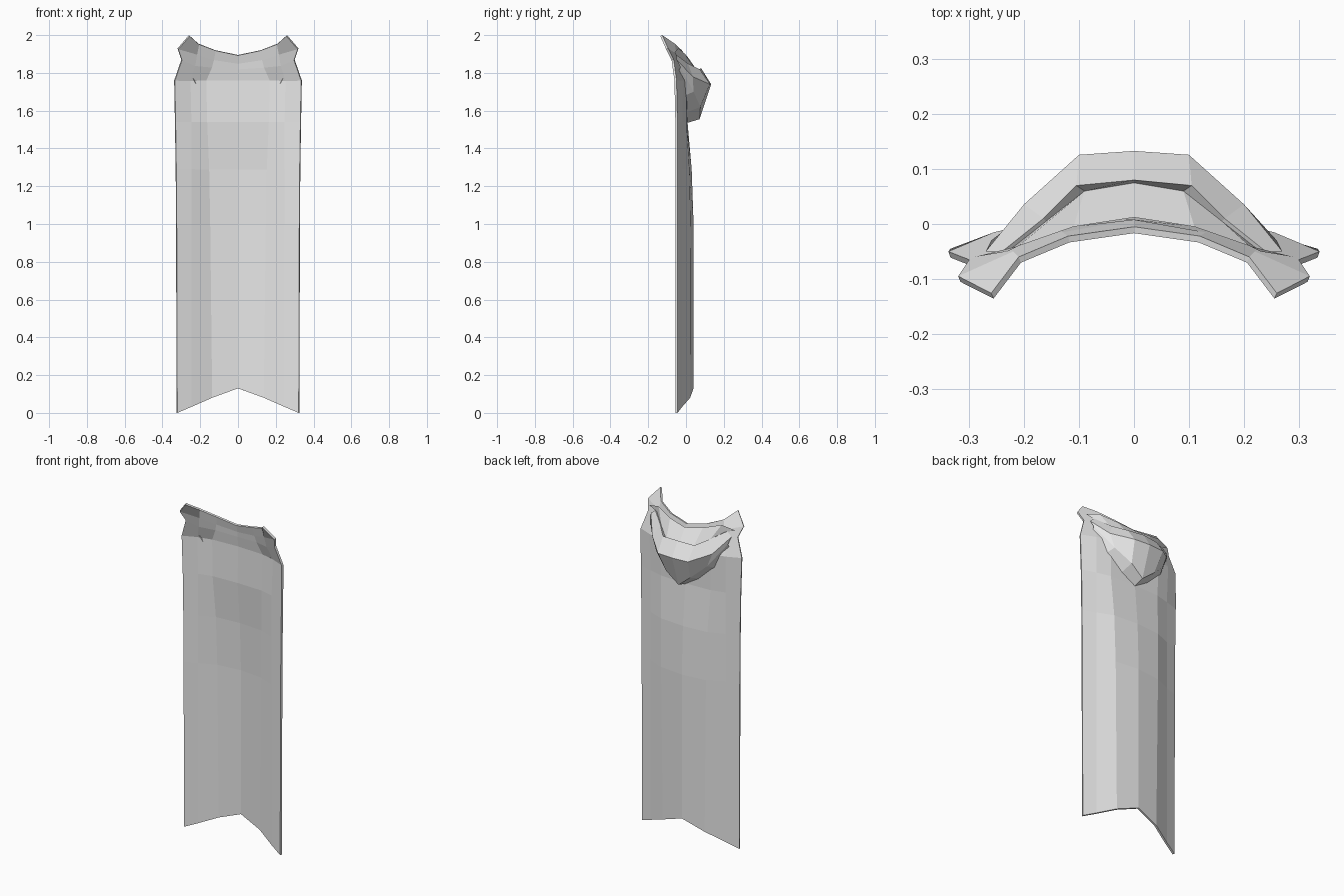
import bpy

cube = bpy.data.objects.get("Cube")
if cube:
    bpy.data.objects.remove(cube, do_unlink=True)

# One plain grey cloth colour
CLOTH_COLOUR = (0.8, 0.8, 0.8, 1.0)
cloth = bpy.data.materials.new("grey_cloth")
cloth.use_nodes = True
cloth.diffuse_color = CLOTH_COLOUR
shader = next(n for n in cloth.node_tree.nodes if n.type == "BSDF_PRINCIPLED")
shader.inputs["Base Color"].default_value = CLOTH_COLOUR
shader.inputs["Roughness"].default_value = 0.8


def mirrored(row):
    """Turn a centre-to-left half row (in hundredths) into a full row."""
    half = [tuple(value / 100 for value in point) for point in row]
    return [(-x, y, z) for x, y, z in reversed(half[1:])] + half


def loft(name, rows):
    """Join mirrored rows of points into a flat-shaded sheet."""
    rows = [mirrored(row) for row in rows]
    count = len(rows[0])
    vertices = [point for row in rows for point in row]
    faces = []
    for r in range(len(rows) - 1):
        for c in range(count - 1):
            start = r * count + c
            faces.append((start, start + 1, start + count + 1, start + count))
    mesh = bpy.data.meshes.new(name)
    mesh.from_pydata(vertices, [], faces)
    mesh.materials.append(cloth)
    mesh.update()
    sheet = bpy.data.objects.new(name, mesh)
    bpy.context.collection.objects.link(sheet)
    return sheet


def drape(height, depths, widths):
    """A level row of the hanging cloth."""
    return [(x, y, height) for x, y in zip(widths, depths)]


# Cape: notched hem, straight drape, shoulders and flared collar tips
hem = [(0, 4, 13), (14, 2.2, 8), (25, -2, 3.2), (32.5, -4.5, 0)]
cape_rows = [
    hem,
    drape(100, (4, 2.4, -2, -4.5), (0, 15, 25, 32.8)),
    drape(129, (3, 1.8, -2, -4.5), (0, 15.5, 25, 33)),
    drape(154, (0.8, 0.2, -2, -4.5), (0, 16.5, 25, 33.4)),
    drape(176, (1.2, 0.5, -1.5, -5), (0, 17, 25.5, 33.8)),
    [(0, 0.8, 182), (14, -0.8, 183), (23, -4, 184), (30, -6.5, 187)],
    [(0, 0.8, 185), (13, -1.5, 187), (22, -5, 190), (32, -9.5, 193)],
    [(0, -0.5, 189.5), (12, -2.2, 192), (21, -6, 195.5), (26, -12.6, 200)],
]
cape = loft("cape", cape_rows)
thickness = cape.modifiers.new("cloth_thickness", "SOLIDIFY")
thickness.thickness = 0.012
thickness.offset = 1

# Folded hood: neckline, valley, lip, outer roll, pointed underside
neckline = [(0, 1.2, 188), (11, -0.5, 190), (21, -4, 193), (29, -6, 191)]
valley = [(0, 7.5, 179), (9, 6, 180), (16, 0.5, 184), (23, -5, 189)]
lip = [(0, 8, 182.5), (10.5, 7, 182), (16.5, 1, 185), (24, -5, 189.5)]
roll = [(0, 13.3, 174), (10, 12.6, 174), (20, 3.6, 178), (27, -5, 187)]
underside = [(0, 7.2, 155.5), (8, 7.6, 162), (17, 4, 170), (26, -3, 183)]
seam = [(0, 0.5, 153.5), (9, 0.3, 159), (19, -0.5, 168), (26, -4, 181)]
loft("hood", [neckline, valley, lip, roll, underside, seam])
